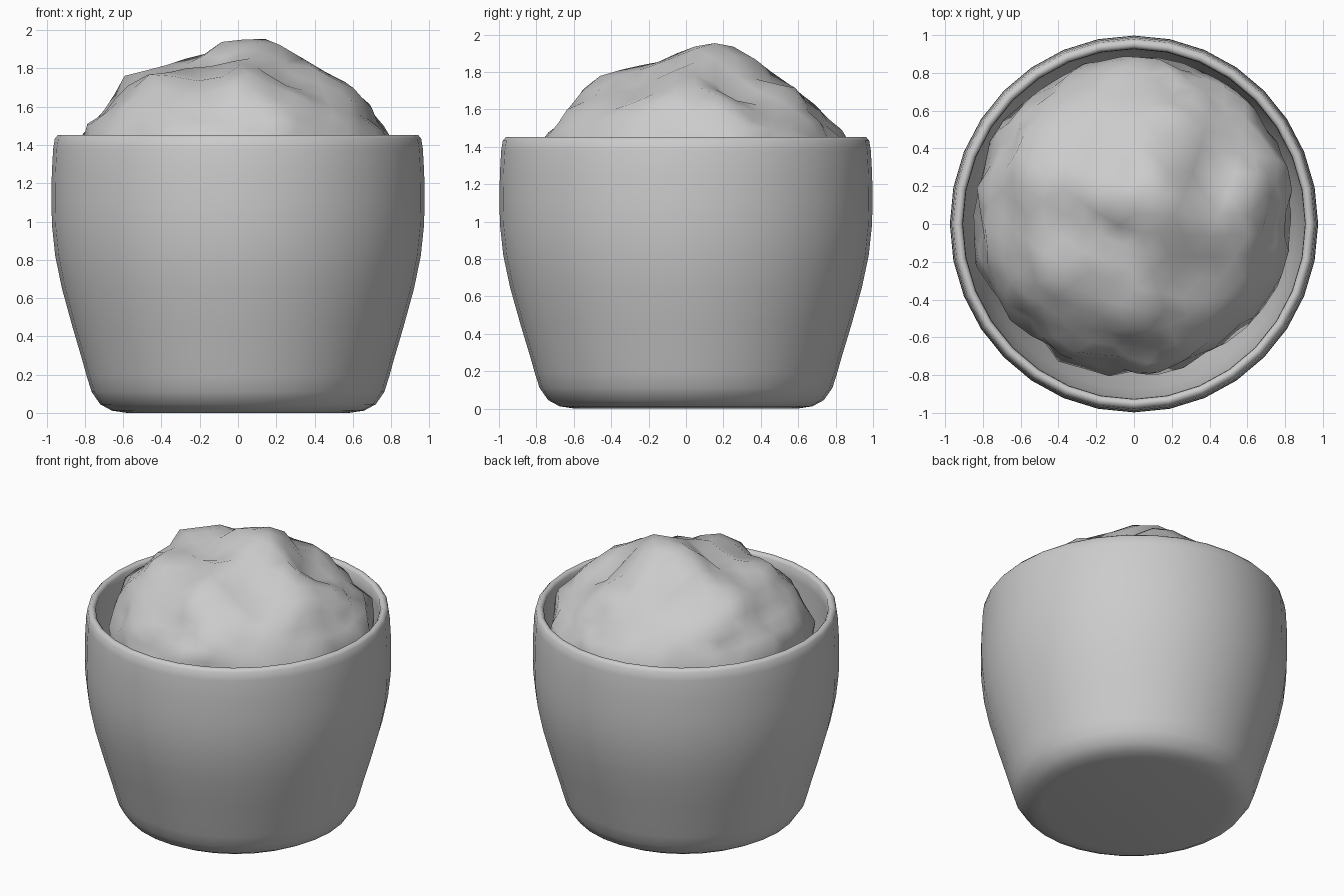
import bpy, bmesh, math
from mathutils import Vector, noise

if "Cube" in bpy.data.objects:
    bpy.data.objects.remove(bpy.data.objects["Cube"])


def add_object(name, bm, angle):
    bmesh.ops.recalc_face_normals(bm, faces=bm.faces)
    mesh = bpy.data.meshes.new(name)
    bm.to_mesh(mesh)
    bm.free()
    obj = bpy.data.objects.new(name, mesh)
    bpy.context.collection.objects.link(obj)
    bpy.ops.object.select_all(action='DESELECT')
    obj.select_set(True)
    bpy.context.view_layer.objects.active = obj
    bpy.ops.object.shade_smooth_by_angle(angle=math.radians(angle))
    return obj


# Pot: closed lathe profile, outside up to the rim and back down inside
outer = [(0.58, 0.0), (0.66, 0.012), (0.72, 0.045), (0.765, 0.11), (0.79, 0.19),
         (0.815, 0.28), (0.865, 0.45), (0.92, 0.65), (0.955, 0.82), (0.972, 0.98),
         (0.975, 1.1), (0.973, 1.25), (0.966, 1.38), (0.957, 1.435), (0.94, 1.453),
         (0.92, 1.452), (0.907, 1.435)]
inner = [(0.905, 1.36), (0.912, 1.1), (0.895, 0.82), (0.855, 0.65), (0.80, 0.45),
         (0.75, 0.28), (0.70, 0.14), (0.58, 0.07)]
SEG = 32
bm = bmesh.new()
rings = [[bm.verts.new((r * math.cos(2 * math.pi * i / SEG),
                        1.023 * r * math.sin(2 * math.pi * i / SEG), z))
          for i in range(SEG)] for r, z in outer + inner]
for a, b in zip(rings, rings[1:]):
    for i in range(SEG):
        j = (i + 1) % SEG
        bm.faces.new((a[i], a[j], b[j], b[i]))
bm.faces.new(rings[0])
bm.faces.new(rings[-1])
add_object("pot", bm, 50)

# Soil mound: noisy ball, domed above the rim and tapered inside the pot
# Broad hills and hollows: x, y, height, width
bumps = [(0.11, 0.16, 0.15, 0.17), (0.08, -0.36, 0.09, 0.16), (-0.42, -0.25, 0.05, 0.17),
         (-0.45, 0.3, 0.08, 0.2), (-0.2, -0.1, -0.03, 0.15), (0.36, 0.3, -0.08, 0.14),
         (0.3, -0.3, -0.08, 0.13), (-0.15, -0.6, -0.04, 0.15), (0.55, -0.05, 0.03, 0.15)]
bm = bmesh.new()
bmesh.ops.create_icosphere(bm, subdivisions=4, radius=1.0)
for v in bm.verts:
    p = v.co.copy()
    flat = math.hypot(p.x, p.y)
    if p.z >= 0:
        radius = 0.84 * flat
        z = 1.2 + 0.62 * p.z ** 0.85
    else:
        z = 1.2 + 1.05 * p.z
        radius = (0.84 + 0.2 * p.z) * min(1.0, flat ** 0.5)
    k = radius / flat if flat > 1e-5 else 0.0
    q = Vector((p.x * k, p.y * k + 0.05, z))
    if p.z > 0:
        q.z += sum(h * math.exp(-((q.x - x) ** 2 + (q.y - y) ** 2) / (2 * w * w))
                   for x, y, h, w in bumps)
    rough = 0.045 * noise.noise(p * 3.1 + Vector((4.2, 1.7, 8.3)))
    rough += 0.05 * noise.noise(p * 6.5 + Vector((2.1, 9.4, 3.6)))
    if p.z < -0.1:
        rough = min(rough, 0.0)
    q += p * rough
    # keep the buried part inside the pot wall
    d = math.hypot(q.x, q.y)
    limit = 0.89 if q.z > 0.85 else 0.70 + 0.19 * max(0, q.z - 0.14) / 0.71
    if d > limit:
        q.x *= limit / d
        q.y *= limit / d
    v.co = q
add_object("soil_mound", bm, 60)
